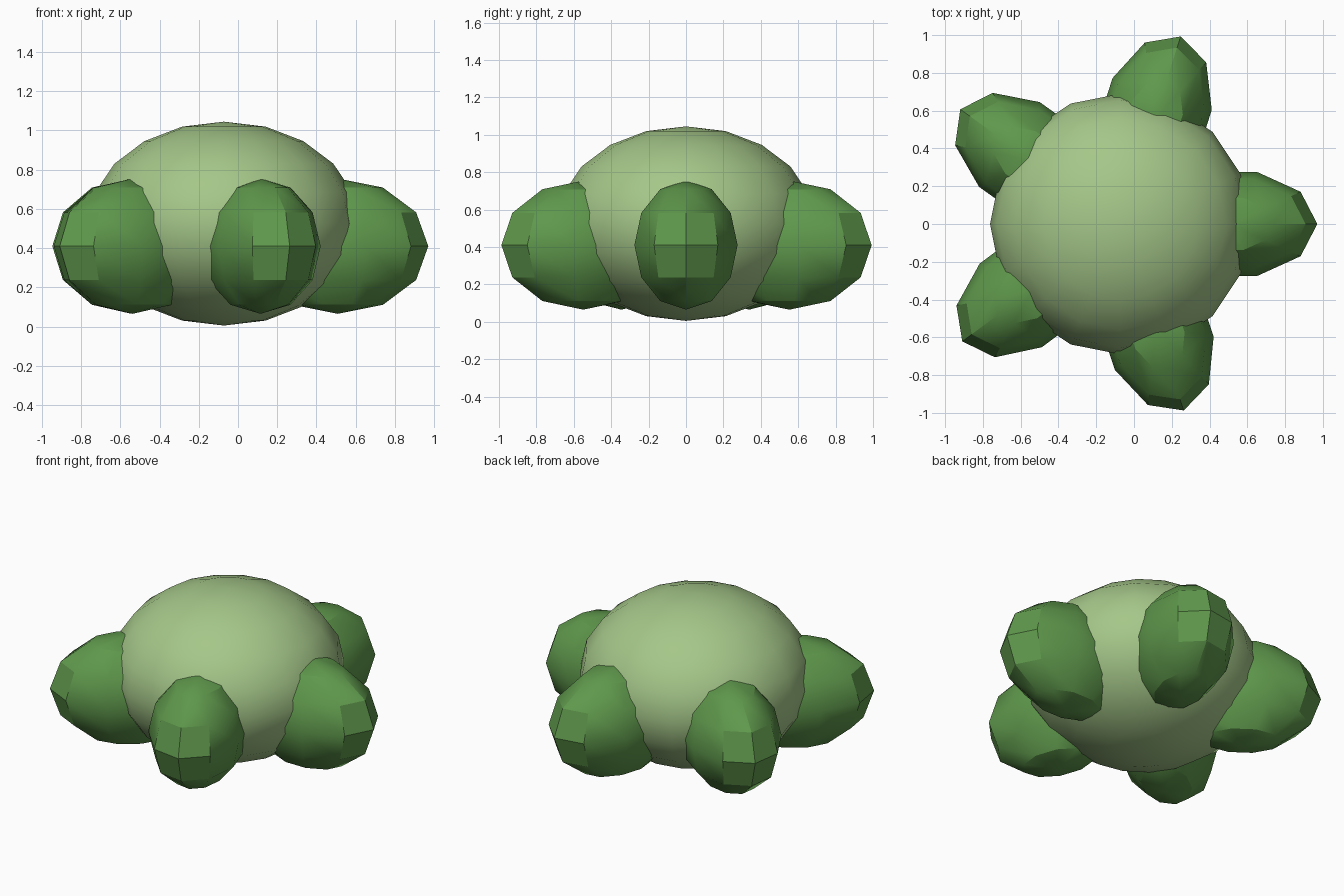
import bpy
import math

cube = bpy.data.objects.get("Cube")
if cube:
    bpy.data.objects.remove(cube, do_unlink=True)


def make_material(name, rgb):
    mat = bpy.data.materials.new(name)
    mat.use_nodes = True
    mat.diffuse_color = (*rgb, 1)
    mat.node_tree.nodes["Principled BSDF"].inputs["Base Color"].default_value = (*rgb, 1)
    return mat


def ellipsoid(name, segments, rings, location, radii, turn, mat):
    bpy.ops.mesh.primitive_uv_sphere_add(
        segments=segments, ring_count=rings, radius=1, location=location, rotation=(0, 0, turn))
    obj = bpy.context.object
    obj.name = name
    obj.scale = radii
    bpy.ops.object.transform_apply(location=False, rotation=True, scale=True)
    obj.data.materials.append(mat)
    bpy.ops.object.shade_smooth_by_angle(angle=math.radians(30))
    return obj


pale_green = make_material("pale green", (0.376, 0.57, 0.25))
leaf_green = make_material("leaf green", (0.114, 0.314, 0.072))

# Rounded central body
CENTRE_X = -0.072
ellipsoid("body", 16, 10, (CENTRE_X, 0, 0.525), (0.69, 0.69, 0.52), 0, pale_green)

# Five lobes around the body, long axis pointing outward
LOBE_DISTANCE = 0.58
for i in range(5):
    angle = i * 1.26
    place = (CENTRE_X + LOBE_DISTANCE * math.cos(angle), LOBE_DISTANCE * math.sin(angle), 0.41)
    ellipsoid(f"lobe_{i + 1}", 10, 6, place, (0.29, 0.4626, 0.345),
              angle - math.pi / 2, leaf_green)
